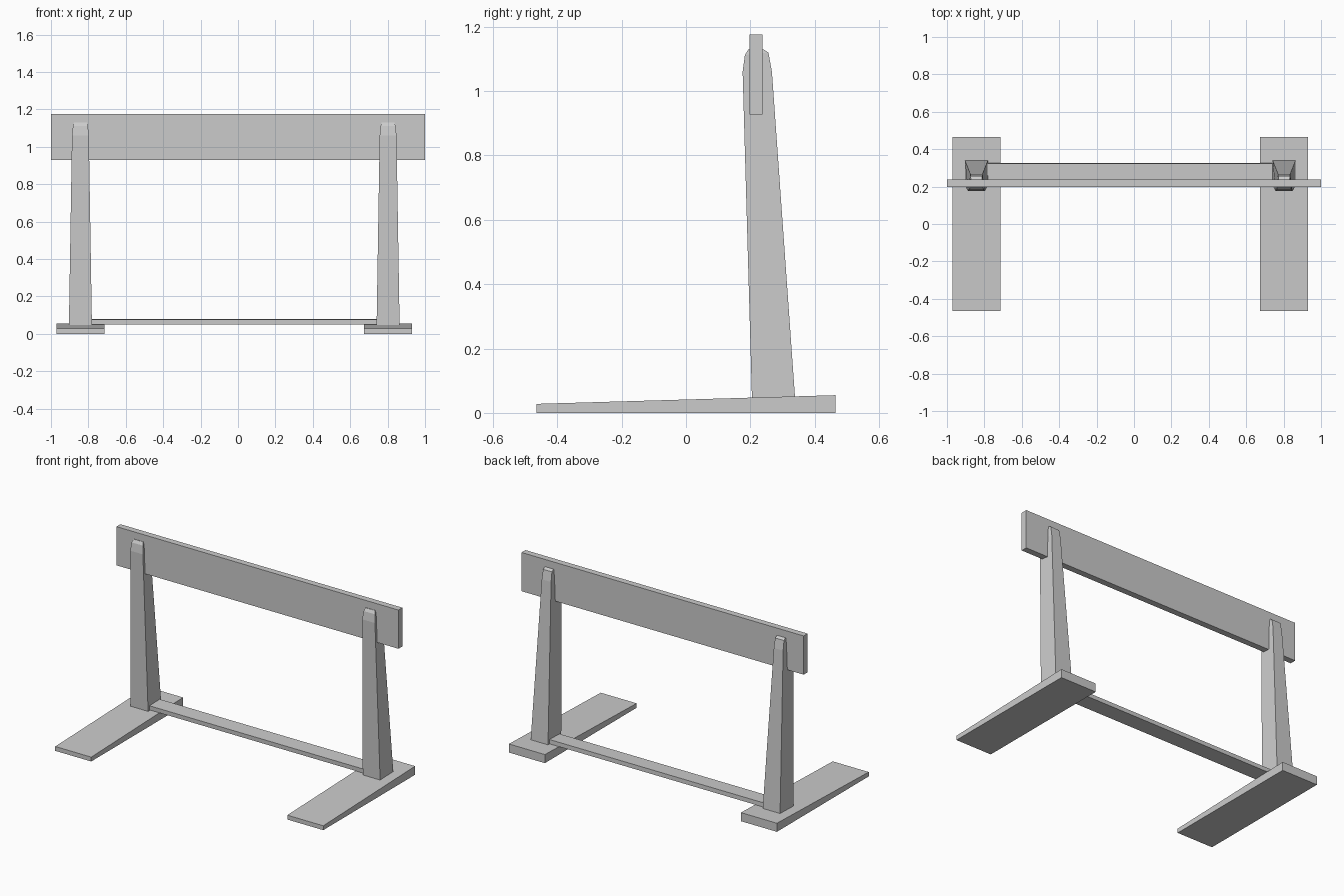
import bpy, bmesh

if "Cube" in bpy.data.objects:
    bpy.data.objects.remove(bpy.data.objects["Cube"])


def loft(name, sections):
    """Skin a closed solid through a list of four-cornered sections."""
    bm = bmesh.new()
    rings = [[bm.verts.new(p) for p in s] for s in sections]
    for a, b in zip(rings, rings[1:]):
        for i in range(4):
            j = (i + 1) % 4
            bm.faces.new((a[i], a[j], b[j], b[i]))
    bm.faces.new(rings[0][::-1])
    bm.faces.new(rings[-1])
    bmesh.ops.recalc_face_normals(bm, faces=bm.faces[:])
    mesh = bpy.data.meshes.new(name)
    bm.to_mesh(mesh)
    bm.free()
    ob = bpy.data.objects.new(name, mesh)
    bpy.context.collection.objects.link(ob)
    return ob


def extrude_x(name, x0, x1, profile):
    """Extrude a (y, z) profile along x."""
    return loft(name, [[(x, y, z) for y, z in profile] for x in (x0, x1)])


# Post sections: z front, z back, y front, y back, half width front, half width back
POST = [
    (0.045, 0.045, 0.205, 0.339, 0.0615, 0.0615),
    (1.06, 1.06, 0.176, 0.267, 0.045, 0.033),
    (1.112, 1.12, 0.183, 0.256, 0.040, 0.031),
    (1.13, 1.13, 0.194, 0.240, 0.034, 0.030),
]

for side, cx in (("left", -0.8425), ("right", 0.8025)):
    # Wedge foot, thicker at the back
    extrude_x(side + "_foot", cx - 0.1275, cx + 0.1275,
              [(-0.465, 0), (0.465, 0), (0.465, 0.055), (-0.465, 0.028)])
    # Tapered post with a chamfered tip
    loft(side + "_post", [
        [(cx - hf, yf, zf), (cx + hf, yf, zf), (cx + hb, yb, zb), (cx - hb, yb, zb)]
        for zf, zb, yf, yb, hf, hb in POST])

# Top board
extrude_x("top_board", -1, 1,
          [(0.197, 0.928), (0.237, 0.928), (0.237, 1.176), (0.197, 1.176)])

# Flat cross bar lying between the posts, tilted with the feet
extrude_x("cross_bar", -0.80, 0.76,
          [(0.222, 0.050), (0.325, 0.053), (0.324, 0.080), (0.221, 0.077)])
